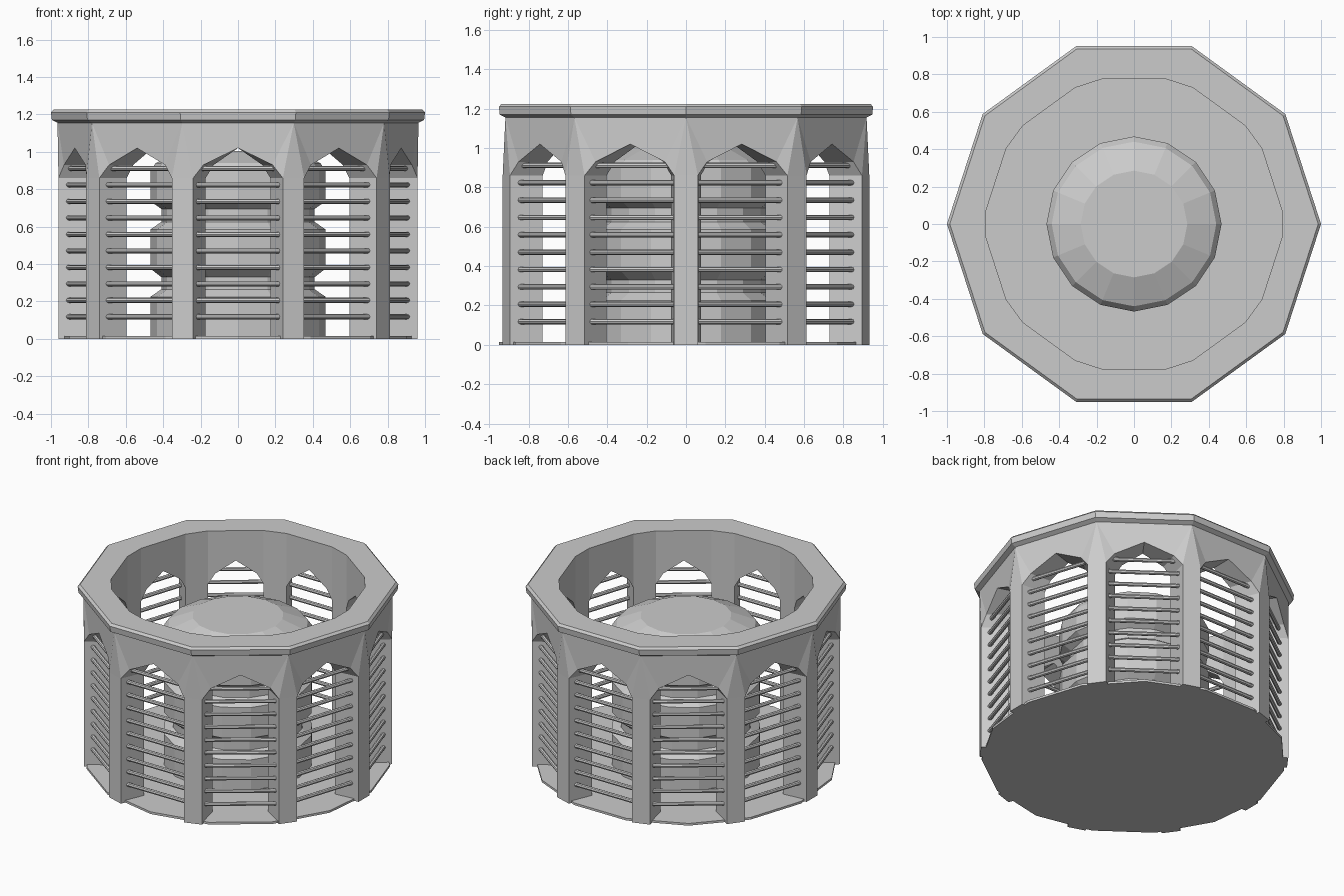
import bpy, bmesh, math
from mathutils import Matrix, Vector

if "Cube" in bpy.data.objects:
    bpy.data.objects.remove(bpy.data.objects["Cube"])

def finish(name, bm):
    bmesh.ops.remove_doubles(bm, verts=bm.verts, dist=0.0005)
    bmesh.ops.recalc_face_normals(bm, faces=bm.faces)
    me = bpy.data.meshes.new(name)
    bm.to_mesh(me)
    bm.free()
    ob = bpy.data.objects.new(name, me)
    bpy.context.collection.objects.link(ob)
    return ob

def lathe(name, profile, sides, start=0.0):
    bm = bmesh.new()
    rings = []
    for r, z in profile:
        rings.append([bm.verts.new((r * math.cos(start + math.tau * i / sides),
                                    r * math.sin(start + math.tau * i / sides), z))
                      for i in range(sides)])
    for a, b in zip(rings, rings[1:]):
        for i in range(sides):
            j = (i + 1) % sides
            bm.faces.new((a[i], a[j], b[j], b[i]))
    bm.faces.new(rings[0][::-1])
    bm.faces.new(rings[-1])
    return finish(name, bm)

# Sector frame: x points out through an arch, the pillar stands at +18 degrees
C, S = math.cos(math.radians(18)), math.sin(math.radians(18))
def pillar(r, t, z):
    return (r * C + t * S, r * S - t * C, z)

# Half an arch bay: pillar foot, pillar shoulder, arch haunch, apex, wall top
def wall_points(r, half, plane, haunch, top_r, top_z):
    return dict(c0=pillar(r, 0, 0), e0=pillar(r, half, 0),
                e1=pillar(r, half, 0.86), c1=pillar(r, 0, 0.86),
                h=(plane, haunch, 0.93), a=(plane, 0, 1.02),
                tm=(top_r * C if top_r > 0.9 else plane, 0, top_z),
                te=pillar(top_r, 0 if top_r > 0.9 else half, top_z),
                tc=pillar(top_r, 0, top_z))

out = wall_points(0.96, 0.06, 0.965 * C, 0.185, 0.965, 1.155)
inn = wall_points(0.79, 0.075, 0.79 * C + 0.075 * S, 0.13, 0.79, 1.225)
faces = [[out[k] for k in f] for f in (("c0", "e0", "e1", "c1"), ("c1", "e1", "tc"),
                                      ("e1", "h", "tc"), ("h", "a", "tm", "tc"))]
faces += [[inn[k] for k in f] for f in (("c0", "e0", "e1", "c1"), ("c1", "e1", "te", "tc"),
                                       ("e1", "h", "te"), ("h", "a", "tm", "te"))]
edge = ("c0", "e0", "e1", "h", "a")
faces += [[out[p], out[q], inn[q], inn[p]] for p, q in zip(edge, edge[1:])]
# Flared rim above the wall
rim = [(0.965, 1.155), (0.995, 1.17), (1.0, 1.21), (0.985, 1.225)]
rim = [((r * C, 0, z), pillar(r, 0, z)) for r, z in rim]
faces += [[a[0], a[1], b[1], b[0]] for a, b in zip(rim, rim[1:])]
faces.append([rim[-1][0], rim[-1][1], inn["tc"], inn["te"], inn["tm"]])

bm = bmesh.new()
for k in range(10):
    rot = Matrix.Rotation(math.radians(18 + 36 * k), 4, 'Z')
    for m in (1, -1):
        for f in faces:
            bm.faces.new([bm.verts.new(rot @ Vector((x, y * m, z))) for x, y, z in f])
finish("arcade_wall", bm)

# Horizontal bars across each opening
bm = bmesh.new()
for k in range(10):
    rot = Matrix.Rotation(math.radians(18 + 36 * k), 4, 'Z')
    for i in range(10):
        mat = rot @ Matrix.Translation((0.88, 0, 0.118 + 0.0882 * i)) @ Matrix.Rotation(math.pi / 2, 4, 'X')
        bmesh.ops.create_cone(bm, cap_ends=True, segments=8, radius1=0.0135,
                              radius2=0.0135, depth=0.48, matrix=mat)
finish("bars", bm)

# Thin floor plate
lathe("floor_plate", [(0.95, 0), (0.95, 0.015)], 15, -math.pi / 2)

# Central ribbed core with two necks and a domed top
lathe("core", [(0.468, 0), (0.468, 0.225), (0.41, 0.265), (0.41, 0.33), (0.468, 0.375),
               (0.468, 0.585), (0.41, 0.625), (0.41, 0.695), (0.468, 0.735),
               (0.468, 0.90), (0.44, 0.94), (0.285, 1.005)], 16)
